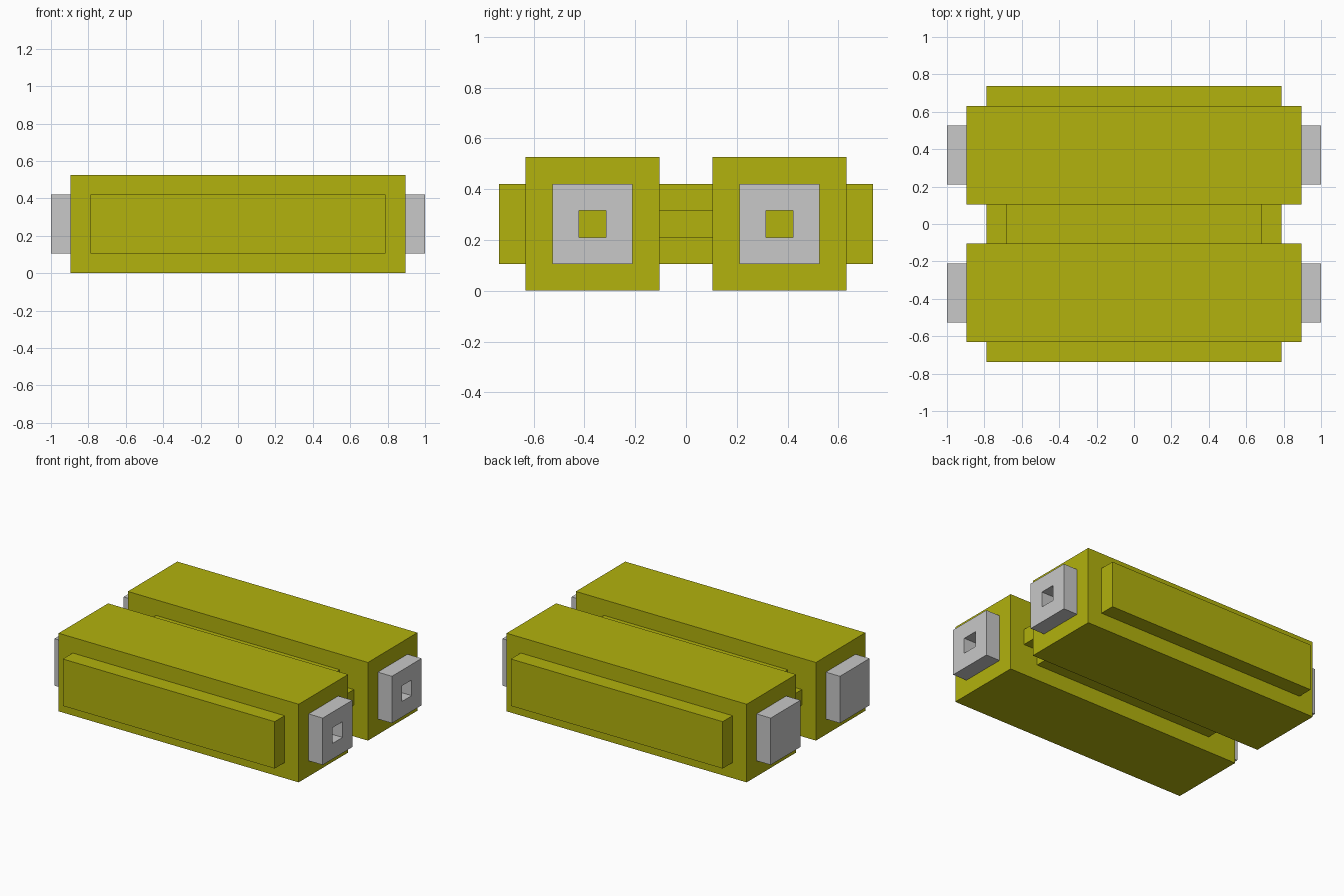
import bpy, bmesh
from mathutils import Vector

if "Cube" in bpy.data.objects:
    bpy.data.objects.remove(bpy.data.objects["Cube"])

U = 2 / 19  # one grid unit: the model is 19 units long


def material(name, rgb):
    m = bpy.data.materials.new(name)
    m.diffuse_color = (*rgb, 1)
    m.use_nodes = True
    m.node_tree.nodes["Principled BSDF"].inputs["Base Color"].default_value = m.diffuse_color
    return m


YELLOW = material("yellow", (0.445, 0.445, 0.004))
GREY = material("light grey", (0.578, 0.578, 0.578))


def box(name, x, y, z, mat, socket=False):
    """Box from (min, max) ranges in grid units; socket opens a square hole in its +x end."""
    lo, hi = (Vector(c) * U for c in zip(x, y, z))
    bm = bmesh.new()
    bmesh.ops.create_cube(bm, size=1)
    for v in bm.verts:
        v.co = [hi[i] if v.co[i] > 0 else lo[i] for i in range(3)]
    bm.normal_update()
    if socket:
        end = next(f for f in bm.faces if f.normal.x > 0.9)
        bmesh.ops.inset_individual(bm, faces=[end], thickness=U, use_even_offset=True)
        bmesh.ops.inset_individual(bm, faces=[end], thickness=0, depth=-U)
        # open floor, so the yellow body shows through
        bmesh.ops.delete(bm, geom=[end], context='FACES')
    mesh = bpy.data.meshes.new(name)
    bm.to_mesh(mesh)
    bm.free()
    mesh.materials.append(mat)
    ob = bpy.data.objects.new(name, mesh)
    bpy.context.collection.objects.link(ob)
    return ob


for side, s in (("front", -1), ("back", 1)):
    def span(a, b):
        return sorted((s * a, s * b))

    # long body with raised outer panel
    box(f"{side}_body", (-8.5, 8.5), span(1, 6), (0, 5), YELLOW)
    box(f"{side}_panel", (-7.5, 7.5), span(6, 7), (1, 4), YELLOW)
    # end caps: solid on the left, socketed on the right
    box(f"{side}_left_cap", (-9.5, -8.5), span(2, 5), (1, 4), GREY)
    box(f"{side}_right_cap", (8.5, 9.5), span(2, 5), (1, 4), GREY, socket=True)

# connector between the bodies, with a tongue stepping out at each end
box("connector", (-6.5, 6.5), (-1, 1), (1, 4), YELLOW)
box("connector_left_tongue", (-7.5, -6.5), (-1, 1), (2, 3), YELLOW)
box("connector_right_tongue", (6.5, 7.5), (-1, 1), (2, 3), YELLOW)
